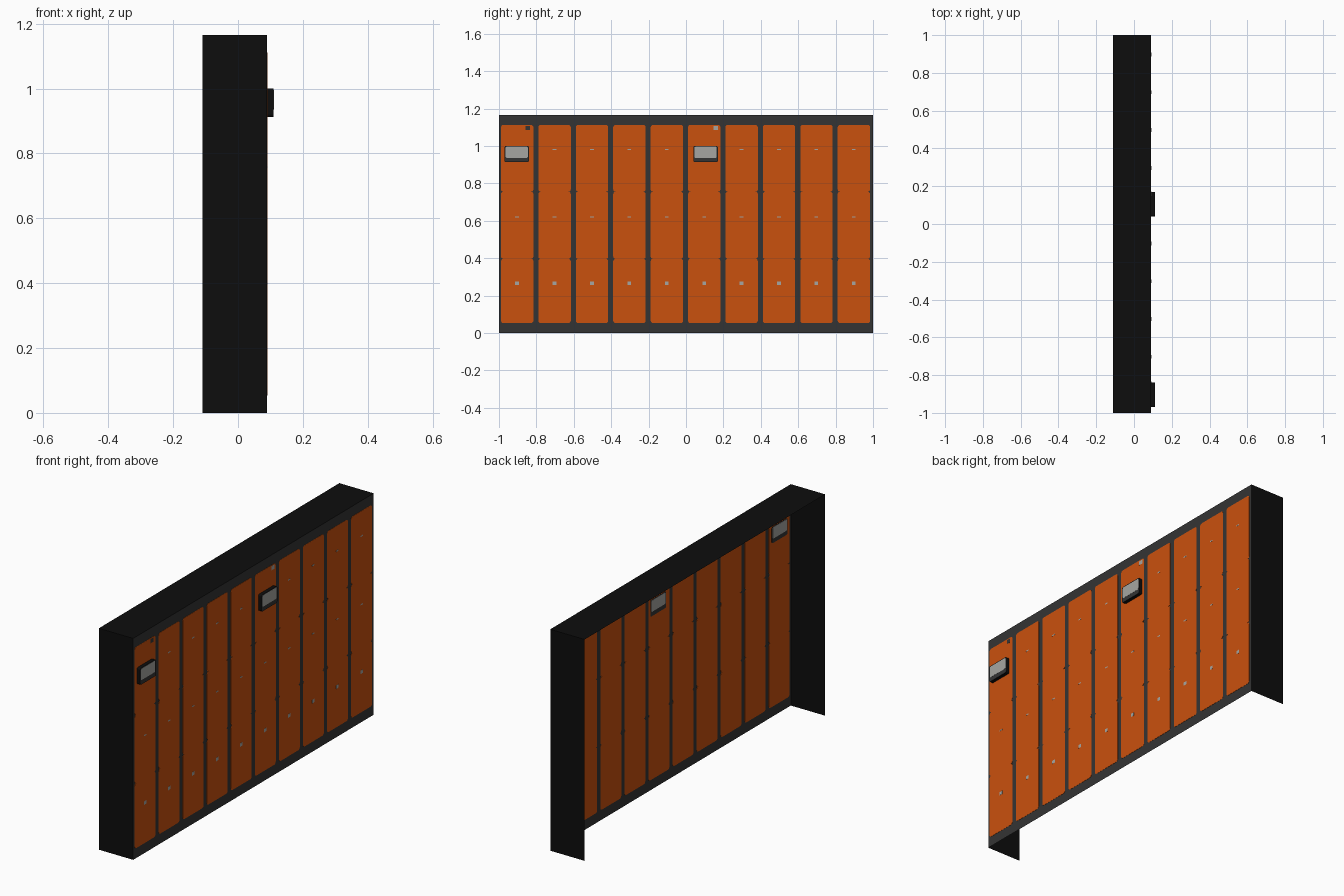
import bpy, bmesh, math

if "Cube" in bpy.data.objects:
    bpy.data.objects.remove(bpy.data.objects["Cube"])

X0, X1, H = -0.11, 0.09, 1.165      # open back, front plane, height


def mat(name, rgb):
    m = bpy.data.materials.new(name)
    m.diffuse_color = (*rgb, 1)
    m.use_nodes = True
    m.node_tree.nodes["Principled BSDF"].inputs["Base Color"].default_value = m.diffuse_color
    return m


ORANGE = mat("door orange", (0.59, 0.082, 0.004))
DARK = mat("frame charcoal", (0.034, 0.034, 0.034))
BLACK = mat("casing black", (0.004, 0.004, 0.004))
GREY = mat("screen grey", (0.38, 0.38, 0.36))


def finish(bm, name, *mats):
    me = bpy.data.meshes.new(name)
    bm.to_mesh(me)
    bm.free()
    ob = bpy.data.objects.new(name, me)
    for m in mats:
        me.materials.append(m)
    bpy.context.collection.objects.link(ob)
    return ob


def quad(bm, *pts):
    return bm.faces.new([bm.verts.new(p) for p in pts])


def plate(bm, xa, xb, y0, y1, z0, z1, r=0.0):
    """Rounded rectangle facing x, extruded from xa to xb."""
    pts = []
    for cy, cz, a0 in ((y1 - r, z1 - r, 0), (y0 + r, z1 - r, 90),
                       (y0 + r, z0 + r, 180), (y1 - r, z0 + r, 270)):
        for k in range(4 if r else 1):
            a = math.radians(a0 + 30 * k)
            pts.append((cy + r * math.cos(a), cz + r * math.sin(a)))
    back = [bm.verts.new((xa, y, z)) for y, z in pts]
    front = [bm.verts.new((xb, y, z)) for y, z in pts]
    bm.faces.new(front)
    bm.faces.new(back[::-1])
    n = len(pts)
    for i in range(n):
        j = (i + 1) % n
        bm.faces.new((back[i], back[j], front[j], front[i]))


# Casing: top and two ends, open at the back and underneath
bm = bmesh.new()
quad(bm, (X0, -1, H), (X1, -1, H), (X1, 1, H), (X0, 1, H))
quad(bm, (X0, -1, 0), (X1, -1, 0), (X1, -1, H), (X0, -1, H))
quad(bm, (X1, 1, 0), (X0, 1, 0), (X0, 1, H), (X1, 1, H))
finish(bm, "casing", BLACK)

# Front frame sheet
bm = bmesh.new()
quad(bm, (X1, -1, 0), (X1, 1, 0), (X1, 1, H), (X1, -1, H))
finish(bm, "front_frame", DARK)

# Doors: ten columns of three, thin plates showing on both sides of the sheet
levels = (0.053, 0.396, 0.755, 1.112)
doors, handles = bmesh.new(), bmesh.new()
for col in range(10):
    y = -1 + 0.2 * col
    for row in range(3):
        plate(doors, X1 - 0.001, X1 + 0.001, y + 0.011, y + 0.184,
              levels[row], levels[row + 1], 0.012)
        if row == 2 and col in (0, 5):
            continue                 # the screen sits here
        z = (0.265, 0.62, 0.98)[row]
        h = 0.009 if row == 0 else 0.003
        plate(handles, X1, X1 + 0.0015, y + 0.087, y + 0.107, z - h, z + h)
finish(doors, "doors", ORANGE)
finish(handles, "door_handles", GREY)

# Screens: projecting housings with a pale display and darker lower lip
for i, y in enumerate((-0.97, 0.04)):
    bm = bmesh.new()
    plate(bm, X1 - 0.002, 0.11, y, y + 0.13, 0.913, 1.0, 0.008)
    bm.normal_update()
    for f in bm.faces:
        f.material_index = int(abs(f.normal.x) > 0.9)
    finish(bm, f"screen_housing_{i + 1}", BLACK, DARK)
    bm = bmesh.new()
    plate(bm, X1 - 0.003, 0.1105, y + 0.006, y + 0.124, 0.936, 0.996, 0.006)
    finish(bm, f"screen_display_{i + 1}", GREY)

# Small labels above the screens
for name, y, m in (("label_left", -0.845, DARK), ("label_middle", 0.16, GREY)):
    bm = bmesh.new()
    plate(bm, X1, X1 + 0.0015, y - 0.012, y + 0.012, 1.085, 1.107)
    finish(bm, name, m)
